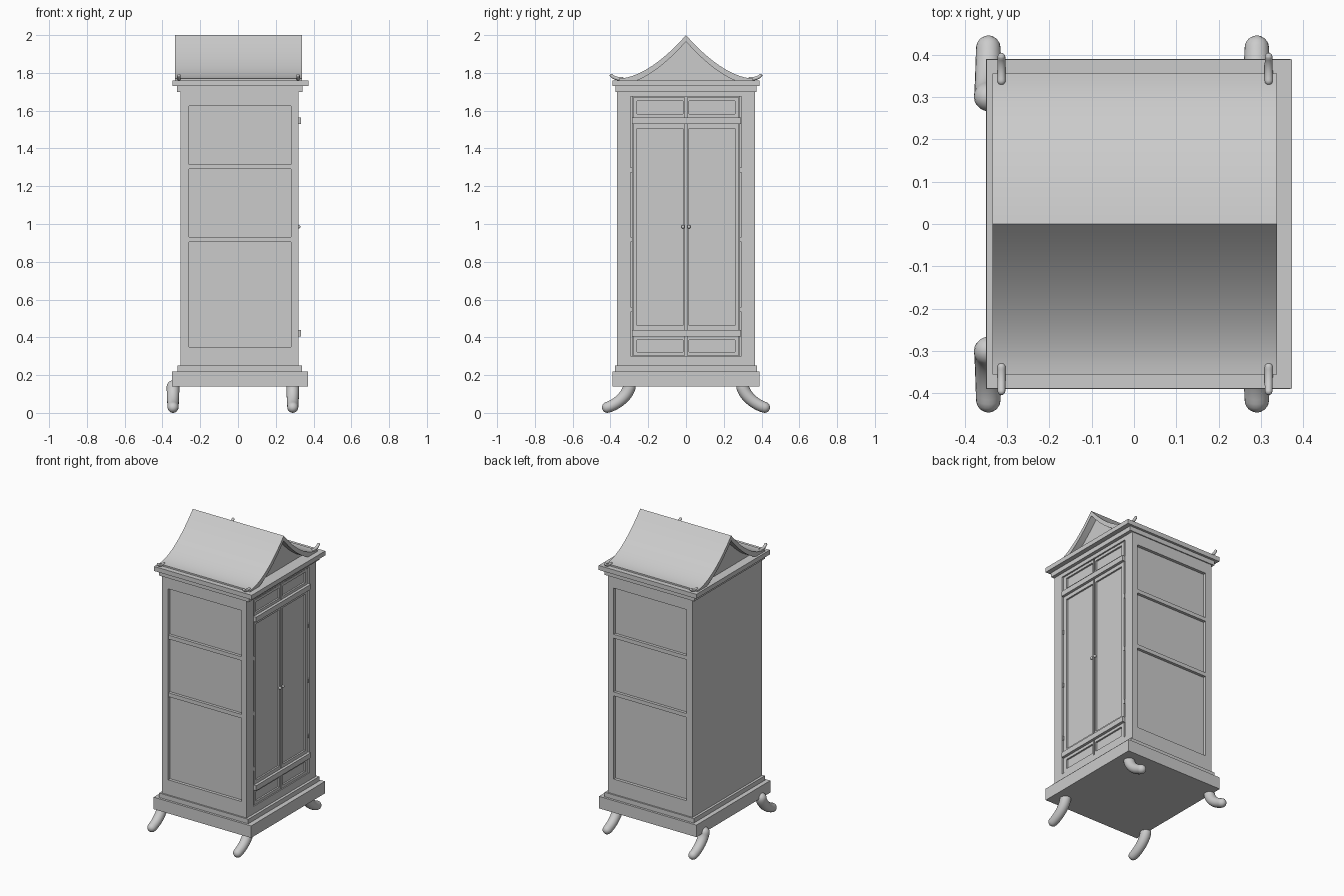
import bpy, bmesh, math
from mathutils import Vector
from mathutils.geometry import interpolate_bezier

if "Cube" in bpy.data.objects:
    bpy.data.objects.remove(bpy.data.objects["Cube"])

grey = bpy.data.materials.new("plain_grey")
grey.diffuse_color = (0.6, 0.6, 0.6, 1)
grey.use_nodes = True
grey.node_tree.nodes["Principled BSDF"].inputs["Base Color"].default_value = grey.diffuse_color


def finish(name, bm, smooth=False):
    bmesh.ops.recalc_face_normals(bm, faces=bm.faces)
    me = bpy.data.meshes.new(name)
    bm.to_mesh(me)
    bm.free()
    me.materials.append(grey)
    ob = bpy.data.objects.new(name, me)
    bpy.context.collection.objects.link(ob)
    if smooth:
        bpy.ops.object.select_all(action='DESELECT')
        ob.select_set(True)
        bpy.context.view_layer.objects.active = ob
        bpy.ops.object.shade_smooth_by_angle(angle=math.radians(35))
    return ob


def box(name, x0, x1, y0, y1, z0, z1):
    bm = bmesh.new()
    bmesh.ops.create_cube(bm, size=1)
    for v in bm.verts:
        v.co = (x1 if v.co.x > 0 else x0, y1 if v.co.y > 0 else y0,
                z1 if v.co.z > 0 else z0)
    return finish(name, bm)


def frame(name, axis, outer, inner, d0, d1):
    """Rectangular ring; rects are (u0, u1, v0, v1), v is height."""
    bm = bmesh.new()

    def loop(r, d):
        u0, u1, v0, v1 = r
        pts = [(u0, v0), (u1, v0), (u1, v1), (u0, v1)]
        return [bm.verts.new((d, u, v) if axis == 'x' else (u, d, v)) for u, v in pts]
    loops = [loop(outer, d0), loop(outer, d1), loop(inner, d1), loop(inner, d0)]
    for k in range(4):
        a, b = loops[k], loops[(k + 1) % 4]
        for i in range(4):
            j = (i + 1) % 4
            bm.faces.new((a[i], a[j], b[j], b[i]))
    return finish(name, bm)


def prism(name, profile, x0, x1, smooth=False):
    bm = bmesh.new()
    f = bm.faces.new([bm.verts.new((x0, y, z)) for y, z in profile])
    new = bmesh.ops.extrude_face_region(bm, geom=[f])["geom"]
    bmesh.ops.translate(bm, vec=(x1 - x0, 0, 0),
                        verts=[g for g in new if isinstance(g, bmesh.types.BMVert)])
    return finish(name, bm, smooth)


def tube(name, x, ctrl, r0, r1, side, segs=20):
    """Round-ended tapering tube along a bezier in the y-z plane."""
    pts = interpolate_bezier(*[Vector((x, y, z)) for y, z in ctrl], 14)
    n = len(pts)
    tan = [(pts[min(i + 1, n - 1)] - pts[max(i - 1, 0)]).normalized() for i in range(n)]
    rings = [(p, t, r0 + (r1 - r0) * i / (n - 1)) for i, (p, t) in enumerate(zip(pts, tan))]
    angs = [math.radians(a) for a in (22, 45, 65, 82)]
    head = [(pts[0] - tan[0] * r0 * math.sin(a), tan[0], r0 * math.cos(a)) for a in reversed(angs)]
    tail = [(pts[-1] + tan[-1] * r1 * math.sin(a), tan[-1], r1 * math.cos(a)) for a in angs]
    bm = bmesh.new()
    prev = first = None
    for p, t, r in head + rings + tail:
        u = Vector((1, 0, 0))
        w = t.cross(u)
        ring = []
        for k in range(segs):
            a = 2 * math.pi * k / segs
            c = p + (u * math.cos(a) + w * math.sin(a)) * r
            ring.append(bm.verts.new((c.x, c.y * side, c.z)))
        if prev:
            for k in range(segs):
                j = (k + 1) % segs
                bm.faces.new((prev[k], prev[j], ring[j], ring[k]))
        first = first or ring
        prev = ring
    bm.faces.new(first)
    bm.faces.new(prev)
    return finish(name, bm, True)


# Plinth and cornice steps
box("base_slab", -0.35, 0.37, -0.39, 0.39, 0.14, 0.22)
box("base_step", -0.32, 0.338, -0.375, 0.375, 0.22, 0.25)
box("cornice_lower", -0.322, 0.342, -0.372, 0.372, 1.70, 1.73)
box("cornice_upper", -0.348, 0.373, -0.388, 0.388, 1.73, 1.76)

# Cabinet body: core plus face frames
box("body_core", -0.304, 0.298, -0.345, 0.345, 0.25, 1.70)
frame("front_frame", 'x', (-0.365, 0.365, 0.25, 1.70), (-0.295, 0.295, 0.30, 1.675), 0.298, 0.32)
for s, side in ((-1, "right"), (1, "left")):
    frame(side + "_side_frame", 'y', (-0.304, 0.298, 0.25, 1.70),
          (-0.26, 0.28, 0.35, 1.625), s * 0.345, s * 0.365)
    for z in (0.905, 1.29):
        ys = sorted((s * 0.34, s * 0.364))
        box(side + "_side_rail", -0.26, 0.28, *ys, z, z + 0.026)

# Doors and drawer panels, mirrored about the centre line
rows = (("door", 0.437, 1.53, 0.025), ("upper_drawer", 1.565, 1.67, 0.018),
        ("lower_drawer", 0.303, 0.405, 0.019))
for s in (-1, 1):
    for name, z0, z1, m in rows:
        ua, ub = sorted((s * 0.004, s * 0.281))
        ia, ib = sorted((s * 0.016, s * 0.26))
        frame(name + "_frame", 'x', (ua, ub, z0, z1), (ia, ib, z0 + m, z1 - m), 0.296, 0.316)
        box(name + "_panel", 0.296, 0.305, ia, ib, z0 + m, z1 - m)
    # Slim edge strip, hinges and door knob
    a, b = sorted((s * 0.282, s * 0.294))
    box("edge_strip", 0.296, 0.312, a, b, 0.30, 1.675)
    for z in (0.535, 0.905, 1.273):
        box("hinge", 0.305, 0.32, a, b, z, z + 0.026)
    bm = bmesh.new()
    bmesh.ops.create_uvsphere(bm, u_segments=14, v_segments=8, radius=0.009)
    bmesh.ops.translate(bm, vec=(0.322, s * 0.016, 0.985), verts=bm.verts)
    finish("door_knob", bm, True)
for z in (0.405, 1.53):
    box("front_cross_rail", 0.296, 0.334, -0.285, 0.29, z, z + 0.034)

# Curved gable roof: shell and recessed gable infill
def roof_z(y):
    return 1.77 + 0.23 * (1 - abs(y) / 0.355) ** 1.75

ys = [0.355 * i / 16 for i in range(-16, 17)]
top = [(y, roof_z(y)) for y in ys]
under = [(y, max(1.757, roof_z(y) - 0.034)) for y in ys]
prism("roof_shell", top + under[::-1], -0.334, 0.338, True)
infill = [(y, roof_z(y) - 0.02) for y in ys if abs(y) < 0.3]
prism("gable_infill", [(-0.3, 1.755)] + infill + [(0.3, 1.755)], -0.29, 0.294)

# Splayed feet and upturned eave horns
foot = ((0.30, 0.138), (0.31, 0.09), (0.365, 0.045), (0.416, 0.029))
horn = ((0.338, 1.769), (0.36, 1.767), (0.38, 1.772), (0.395, 1.786))
for s in (-1, 1):
    for x, end in ((0.29, "front"), (-0.344, "back")):
        tube(end + "_leg", x, foot, 0.034, 0.029, s)
    for x in (-0.313, 0.318):
        tube("eave_horn", x, horn, 0.010, 0.009, s, 14)
